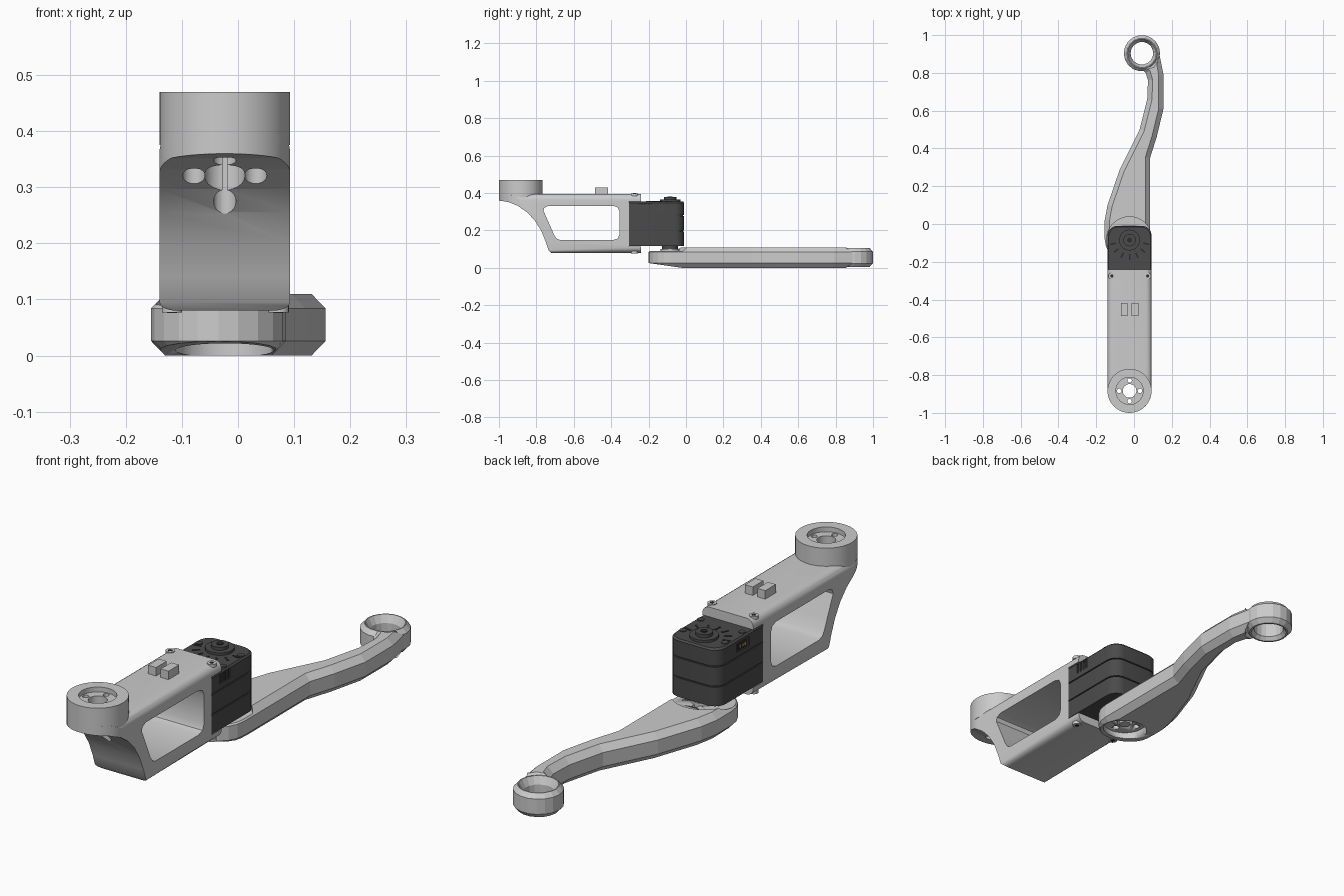
import bpy, bmesh
from math import sin, cos, pi, radians
from mathutils import Vector

if "Cube" in bpy.data.objects:
    bpy.data.objects.remove(bpy.data.objects["Cube"])

CX, HW = -0.0235, 0.1165       # shared centre line and half width of frame and servo
SX, SY = -0.0235, -0.085       # servo axis


def material(name, c):
    m = bpy.data.materials.new(name)
    m.diffuse_color = (*c, 1)
    m.use_nodes = True
    m.node_tree.nodes["Principled BSDF"].inputs["Base Color"].default_value = m.diffuse_color
    return m


DARK = material("dark_plastic", (0.07, 0.07, 0.07))
BLACK = material("black", (0.025, 0.025, 0.025))
YELLOW = material("pin_yellow", (0.55, 0.45, 0.08))


def stack(name, rings, mat=None, loop=False, smooth=True, edges_to_bevel=None, width=0.03):
    """Skin a list of equal-length point rings; cap the ends or close into a loop."""
    bm = bmesh.new()
    vs = [[bm.verts.new(p) for p in r] for r in rings]
    n = len(vs[0])
    for a, b in zip(vs, vs[1:] + (vs[:1] if loop else [])):
        for i in range(n):
            bm.faces.new((a[i], a[(i + 1) % n], b[(i + 1) % n], b[i]))
    if not loop:
        bm.faces.new(vs[0])
        bm.faces.new(vs[-1])
    bmesh.ops.recalc_face_normals(bm, faces=bm.faces)
    if edges_to_bevel:
        picks = [bm.edges.get((r[i], r[(i + 1) % n])) for r in vs for i in edges_to_bevel]
        bmesh.ops.bevel(bm, geom=picks, offset=width, segments=4, profile=0.5, affect='EDGES')
    me = bpy.data.meshes.new(name)
    bm.to_mesh(me)
    bm.free()
    ob = bpy.data.objects.new(name, me)
    bpy.context.collection.objects.link(ob)
    if mat:
        me.materials.append(mat)
    if smooth:
        shade(ob)
    return ob


def shade(ob):
    bpy.ops.object.select_all(action='DESELECT')
    ob.select_set(True)
    bpy.context.view_layer.objects.active = ob
    bpy.ops.object.shade_smooth_by_angle(angle=radians(30))


def prism(name, pts, z0, z1, mat=None, **k):
    return stack(name, [[(x, y, z) for x, y in pts] for z in (z0, z1)], mat, **k)


def side_prism(name, yz, x0, x1, **k):
    return stack(name, [[(x, y, z) for y, z in yz] for x in (x0, x1)], **k)


def arc(cx, cy, r, a0=0, a1=360, n=32):
    full = a1 - a0 == 360
    return [(cx + r * cos(radians(a0 + (a1 - a0) * i / n)), cy + r * sin(radians(a0 + (a1 - a0) * i / n)))
            for i in range(n if full else n + 1)]


def disc(name, cx, cy, r, z0, z1, mat=None, n=32):
    return prism(name, arc(cx, cy, r, n=n), z0, z1, mat)


def box(name, x0, x1, y0, y1, z0, z1, mat=None):
    return prism(name, [(x0, y0), (x1, y0), (x1, y1), (x0, y1)], z0, z1, mat, smooth=False)


def combine(target, tools, op='DIFFERENCE', keep=False):
    """Apply boolean tools to the target and remove them."""
    for t in tools:
        m = target.modifiers.new("bool", 'BOOLEAN')
        m.operation, m.solver, m.object = op, 'EXACT', t
        bpy.context.view_layer.objects.active = target
        bpy.ops.object.modifier_apply(modifier=m.name)
        if not keep:
            bpy.data.objects.remove(t)


def offset(pts, d):
    """Move a counter-clockwise outline inwards."""
    out = []
    for i, p in enumerate(pts):
        a, b, c = Vector(pts[i - 1]), Vector(p), Vector(pts[(i + 1) % len(pts)])
        e, f = (b - a).normalized(), (c - b).normalized()
        n = Vector((-e.y - f.y, e.x + f.x)).normalized()
        k = max(0.6, n.dot(Vector((-e.y, e.x))))
        out.append(tuple(b + n * d / k))
    return out


# --- lower arm: chamfered low-poly outline with a round hub
outline = arc(-0.035, -0.08, 0.12, 180, 360, 10) + [
    (0.085, 0.35), (0.12, 0.46), (0.156, 0.61), (0.156, 0.79), (0.136, 0.89), (0.112, 0.875),
    (0.09, 0.85), (0.03, 0.832), (0.062, 0.80), (0.074, 0.76), (0.07, 0.66), (0.03, 0.5),
    (-0.075, 0.29), (-0.14, 0.1), (-0.155, 0.02)]
arm = stack("lower_arm", [[(x, y, z) for x, y in offset(outline, d)] for d, z in
            ((0.025, 0), (0, 0.026), (0, 0.084), (0.025, 0.11))], smooth=False)
combine(arm, [
    disc("hub_step", SX, SY, 0.123, 0.09, 0.2),
    side_prism("hub_slope", [(-0.3, 0.04), (-0.02, 0.0), (-0.02, -0.1), (-0.3, -0.1)], -0.3, 0.3),
    disc("hub_pocket", SX, SY, 0.088, -0.1, 0.045),
    disc("hub_bore", SX, SY, 0.03, -0.1, 0.2)] +
    [disc("hub_hole", SX + 0.058 * cos(a), SY + 0.058 * sin(a), 0.013, -0.1, 0.2, n=16)
     for a in (0, pi / 2, pi, 1.5 * pi)])

# --- eye ring at the arm's far end
section = [(0.06, 0.02), (0.06, 0.075), (0.076, 0.105), (0.08, 0.105),
           (0.096, 0.087), (0.096, 0.024), (0.079, 0.005), (0.072, 0.005)]
stack("arm_ring", [[(0.042 + r * cos(a), 0.904 + r * sin(a), z) for r, z in section]
                   for a in [2 * pi * i / 18 for i in range(18)]], loop=True, smooth=False)

# --- upper frame: side profile, rounded long edges, round nose, window
profile = [(-0.735, 0.095), (-0.72, 0.08), (-0.24, 0.08), (-0.24, 0.115), (-0.305, 0.115),
           (-0.305, 0.355), (-0.24, 0.355), (-0.24, 0.395), (-1.02, 0.395), (-1.02, 0.363),
           (-0.95, 0.352), (-0.9, 0.332), (-0.85, 0.297), (-0.81, 0.255), (-0.775, 0.2), (-0.75, 0.14)]
frame = side_prism("upper_frame", profile, CX - HW, CX + HW,
                   edges_to_bevel=[1, 7], width=0.03)
nose = prism("nose_trim", arc(CX, -0.8835, HW, 180, 360, 24) +
             [(CX + HW, -0.1), (CX - HW, -0.1)], 0.0, 0.6)
for v in nose.data.vertices:                      # clear the flush side walls
    v.co.x = CX + (v.co.x - CX) * 1.002
combine(frame, [nose], 'INTERSECT')
window = [(-0.762, 0.305), (-0.757, 0.322), (-0.735, 0.332), (-0.39, 0.332), (-0.365, 0.323),
          (-0.355, 0.3), (-0.355, 0.18), (-0.365, 0.157), (-0.39, 0.148), (-0.67, 0.148),
          (-0.69, 0.155), (-0.703, 0.172)]
combine(frame, [side_prism("window_cut", window, -0.4, 0.4)])

# --- round boss on the nose, bored with the frame
BY = -0.8835
boss = disc("nose_boss", CX, BY, HW, 0.375, 0.47, n=48)
cutters = [disc("boss_bore", CX, BY, 0.036, 0.1, 0.6)]
for a in (0, pi / 2, pi, 1.5 * pi):
    x, y = CX + 0.055 * cos(a), BY + 0.055 * sin(a)
    cutters += [disc("bolt_hole", x, y, 0.012, 0.1, 0.6, n=16),
                disc("bolt_counterbore", x, y, 0.02, 0.1, 0.41, n=20)]
combine(boss, [disc("boss_recess", CX, BY, 0.072, 0.45, 0.6)])
combine(boss, cutters, keep=True)
combine(frame, cutters)
shade(frame)
shade(boss)

# --- cable clips and frame screws
for x0, x1 in ((-0.07, -0.034), (-0.013, 0.023)):
    box("cable_clip", x0, x1, -0.487, -0.418, 0.39, 0.43)
for x in (CX - 0.094, CX + 0.096):
    for z0, z1, zs in ((0.385, 0.398, 0.399), (0.077, 0.09, 0.076)):
        disc("frame_screw", x, -0.275, 0.018, z0, z1, n=20)
        disc("screw_socket", x, -0.275, 0.009, min(z0, zs), max(z1, zs), BLACK, n=6)

# --- servo: three slabs around a slightly smaller core


def servo_plan(inset):
    x0, x1, y1, r = CX - HW + inset, CX + HW - inset, -0.01 - inset, 0.05
    return ([(x0, -0.305), (x1, -0.305)] + arc(x1 - r, y1 - r, r, 0, 90, 5) +
            arc(x0 + r, y1 - r, r, 90, 180, 5))


prism("servo_core", servo_plan(0.005), 0.12, 0.34, DARK)
for name, z0, z1 in (("servo_base", 0.117, 0.195), ("servo_middle", 0.2, 0.278)):
    prism(name, servo_plan(0), z0, z1, DARK)
lid = stack("servo_lid", [[(x, y, z) for x, y in servo_plan(i)] for i, z in
                          ((0, 0.283), (0, 0.348), (0.006, 0.355))], DARK)
combine(lid, [box("socket_cut", -0.2, CX - HW + 0.02, -0.215, -0.135, 0.3, 0.338)])
combine(lid, [box("vent_cut", CX + HW - 0.012, 0.2, y, y + 0.01, 0.305, 0.345)
              for y in (-0.25, -0.232, -0.214, -0.196)])
box("socket_frame", CX - HW + 0.004, CX - HW + 0.02, -0.205, -0.145, 0.303, 0.33, BLACK)
for i in range(3):
    y = -0.195 + i * 0.016
    box("socket_pin", CX - HW + 0.002, CX - HW + 0.02, y, y + 0.008, 0.312, 0.322, YELLOW)

# --- servo top: dial, ticks and screws
disc("dial_base", SX, SY, 0.055, 0.35, 0.365, DARK)
disc("dial_ring", SX, SY, 0.033, 0.36, 0.378, DARK)
disc("dial_centre", SX, SY, 0.013, 0.37, 0.381, BLACK, n=16)
for i in range(7):
    a = pi + pi * (i + 0.5) / 7
    d, n = Vector((cos(a), sin(a))), Vector((-sin(a), cos(a))) * 0.004
    c = Vector((SX, SY))
    prism("dial_tick", [c + d * 0.075 - n, c + d * 0.105 - n, c + d * 0.105 + n, c + d * 0.075 + n],
          0.35, 0.357, BLACK, smooth=False)
for x in (CX - 0.094, CX + 0.096):
    for y in (-0.085, -0.2):
        disc("servo_screw", x, y, 0.014, 0.35, 0.358, DARK, n=16)

# --- output horn between servo and arm hub
disc("output_shaft", SX, SY, 0.042, 0.098, 0.125, DARK)
disc("output_horn", SX, SY, 0.05, 0.08, 0.1)
disc("horn_screw", SX, SY, 0.022, 0.035, 0.085, n=20)
